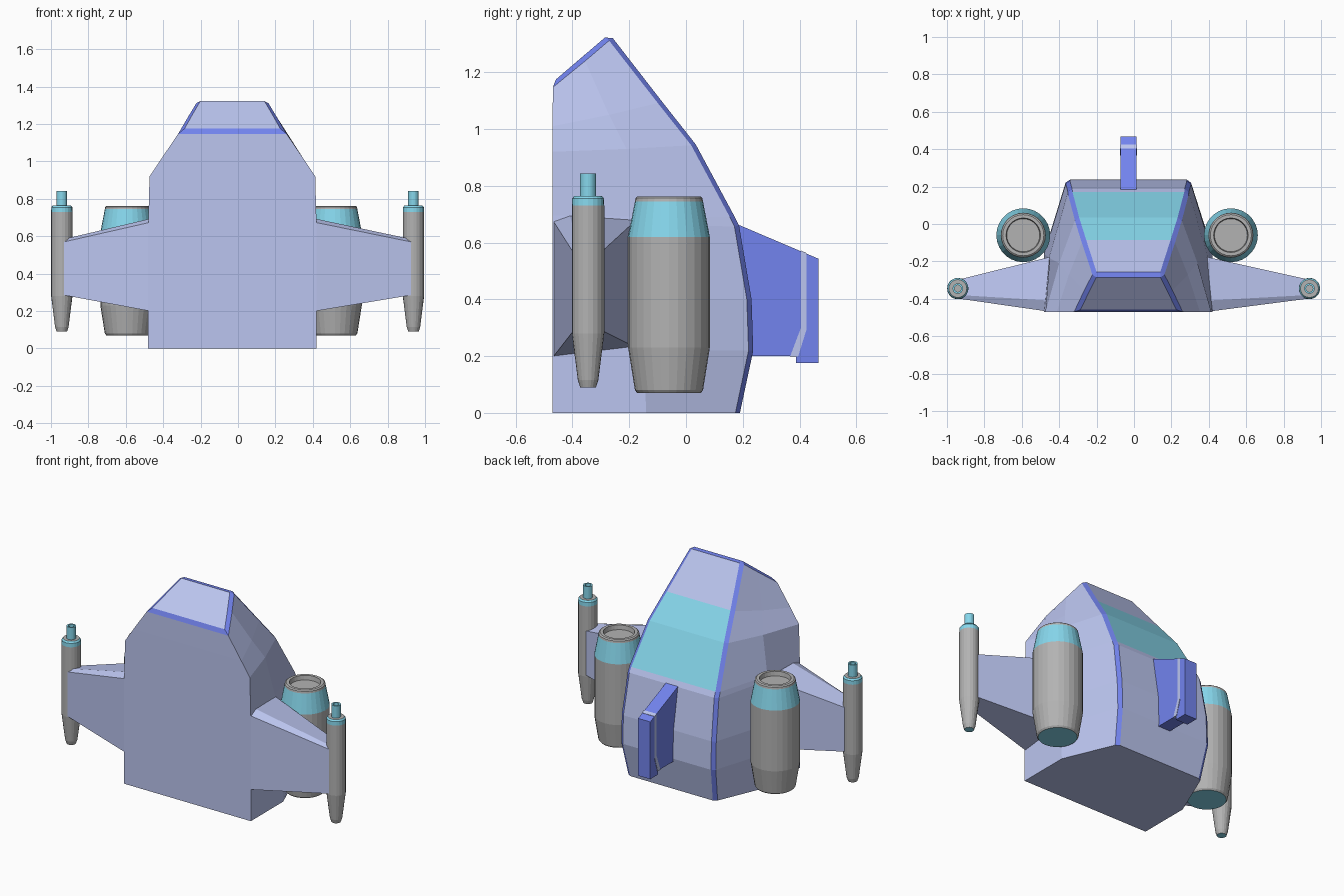
import bpy, bmesh, math

if "Cube" in bpy.data.objects:
    bpy.data.objects.remove(bpy.data.objects["Cube"])


def material(name, rgb):
    m = bpy.data.materials.new(name)
    m.diffuse_color = (*rgb, 1)
    m.use_nodes = True
    m.node_tree.nodes["Principled BSDF"].inputs["Base Color"].default_value = m.diffuse_color
    return m


HULL = material("pale_blue", (0.50, 0.56, 0.87))
TRIM = material("trim_blue", (0.17, 0.23, 0.86))
CYAN = material("cyan", (0.24, 0.68, 0.84))
GREY = material("grey", (0.45, 0.45, 0.45))
CX = -0.03   # hull centre line


def finish(name, bm, mats):
    bmesh.ops.recalc_face_normals(bm, faces=bm.faces[:])
    me = bpy.data.meshes.new(name)
    bm.to_mesh(me)
    bm.free()
    for m in mats:
        me.materials.append(m)
    ob = bpy.data.objects.new(name, me)
    bpy.context.collection.objects.link(ob)
    return ob


def loft(bm, rings):
    """Skin closed rings of equal length; returns vertex rings and faces by [ring][side]."""
    vs = [[bm.verts.new(p) for p in r] for r in rings]
    n = len(rings[0])
    sides = [[bm.faces.new((a[i], a[(i + 1) % n], b[(i + 1) % n], b[i])) for i in range(n)]
             for a, b in zip(vs, vs[1:])]
    caps = [bm.faces.new(vs[0][::-1]), bm.faces.new(vs[-1])]
    return vs, sides, caps


def hull():
    # each half section: belly corner, side corner, back corner as (half width, y, z)
    secs = [
        [(.45, -.47, 0), (.45, -.14, 0), (.31, .19, 0)],
        [(.45, -.47, .22), (.45, -.15, .22), (.33, .237, .22)],
        [(.45, -.47, .40), (.45, -.16, .40), (.33, .231, .40)],
        [(.45, -.47, .67), (.425, -.18, .665), (.318, .187, .66)],
        [(.449, -.47, .695), (.42, -.183, .692), (.316, .172, .69)],
        [(.443, -.47, .92), (.37, -.21, .93), (.28, .035, .945)],
        [(.383, -.47, 1.01), (.318, -.271, 1.05), (.242, -.087, 1.10)],
        [(.28, -.47, 1.165), (.232, -.368, 1.252), (.183, -.27, 1.336)],
    ]
    rings = [[(CX + w, y, z) for w, y, z in s] + [(CX - w, y, z) for w, y, z in s[::-1]]
             for s in secs]
    bm = bmesh.new()
    vs, sides, _ = loft(bm, rings)
    for k in (4, 5):                       # windscreen panels
        sides[k][2].material_index = 2
    edges = [bm.edges.get((a[i], b[i])) for a, b in zip(vs, vs[1:]) for i in (2, 3)]
    edges += [bm.edges.get((vs[-1][i], vs[-1][(i + 1) % 6])) for i in range(6)]
    bmesh.ops.recalc_face_normals(bm, faces=bm.faces[:])
    bmesh.ops.bevel(bm, geom=edges, offset=0.028, offset_type='WIDTH', segments=1,
                    profile=0.5, affect='EDGES', clamp_overlap=False, material=1)
    finish("hull", bm, [HULL, TRIM, CYAN])


def wing(name, side, tip_x):
    root_x = CX + side * 0.415
    root = [(-.47, .195), (-.47, .68), (-.41, .70), (-.175, .68), (-.175, .23)]
    tip = [(-.40, .285), (-.40, .57), (-.38, .585), (-.295, .57), (-.295, .29)]
    bm = bmesh.new()
    loft(bm, [[(root_x, y, z) for y, z in root], [(tip_x, y, z) for y, z in tip]])
    finish(name, bm, [HULL])


def lathe(name, x, y, profile, n, cap_mats):
    """Turned part: profile of (radius, z, material of the band above)."""
    bm = bmesh.new()
    rings = [[(x + r * math.cos(2 * math.pi * i / n), y + r * math.sin(2 * math.pi * i / n), z)
              for i in range(n)] for r, z, _ in profile]
    _, sides, caps = loft(bm, rings)
    for band, (_, _, m) in zip(sides, profile):
        for f in band:
            f.material_index = m
    for f, m in zip(caps, cap_mats):
        f.material_index = m
    finish(name, bm, [GREY, CYAN])


def prism(name, outline, half, mat):
    bm = bmesh.new()
    loft(bm, [[(CX + s * half, y, z) for y, z in outline] for s in (-1, 1)])
    finish(name, bm, [mat])


hull()

# wings, guns and engines on both sides
engine = [(.112, .07, 0), (.12, .08, 0), (.144, .23, 0), (.144, .62, 1), (.12, .745, 0),
          (.118, .757, 0), (.110, .763, 0), (.092, .763, 0), (.088, .735, 0)]
gun = [(.028, .09, 0), (.036, .115, 0), (.057, .28, 0), (.057, .73, 1), (.056, .755, 1),
       (.048, .765, 0), (.028, .765, 1), (.028, .843, 1), (.018, .843, 1), (.018, .81, 0)]
for label, side, wing_tip, gun_x, engine_x in (("left", -1, -.93, -.942, -.592),
                                               ("right", 1, .925, .938, .518)):
    wing(label + "_wing", side, wing_tip)
    lathe(label + "_gun", gun_x, -.345, gun, 20, (1, 0))
    lathe(label + "_engine", engine_x, -.06, engine, 28, (1, 0))

# tail fin with its pale stripe
prism("tail_fin", [(.10, .69), (.18, .665), (.467, .543), (.467, .175), (.387, .175),
                   (.387, .20), (.10, .20)], .043, TRIM)
prism("fin_stripe", [(.405, .572), (.425, .563), (.425, .295), (.395, .199),
                     (.367, .199), (.405, .30)], .0455, HULL)
